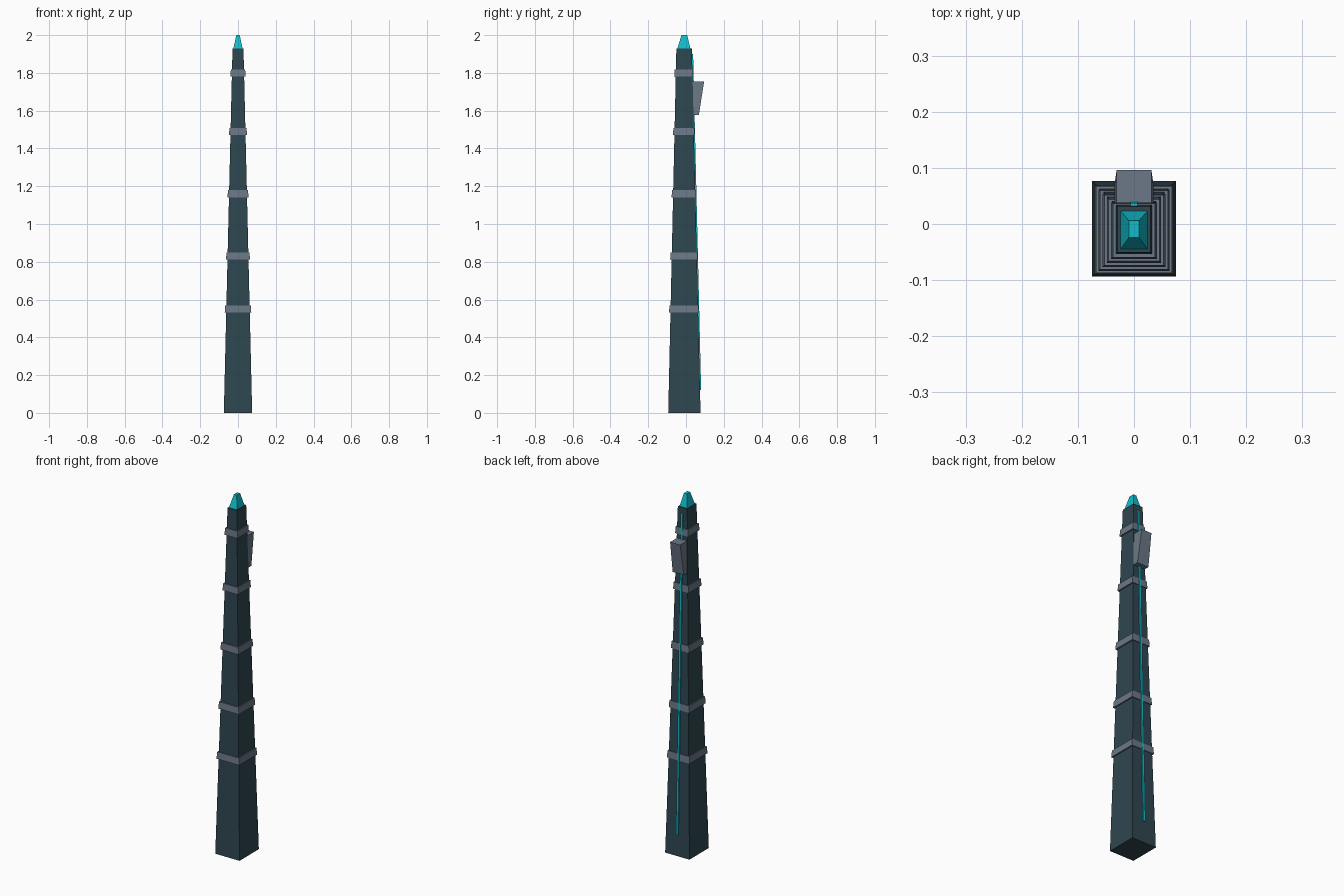
import bpy
import bmesh

cube = bpy.data.objects.get("Cube")
if cube:
    bpy.data.objects.remove(cube)


def make_material(name, color):
    mat = bpy.data.materials.new(name)
    mat.use_nodes = True
    mat.diffuse_color = (*color, 1)
    mat.node_tree.nodes["Principled BSDF"].inputs["Base Color"].default_value = (*color, 1)
    return mat


dark_teal = make_material("dark teal", (0.028, 0.062, 0.08))
slate_grey = make_material("slate grey", (0.147, 0.188, 0.242))
cyan = make_material("bright cyan", (0.005, 0.51, 0.61))


def frustum(name, mat, z0, low, z1, high):
    """Tapered block; low and high are (half width, front y, back y)."""
    bm = bmesh.new()
    loops = []
    for z, (w, front, back) in ((z0, low), (z1, high)):
        corners = ((-w, front), (w, front), (w, back), (-w, back))
        loops.append([bm.verts.new((x, y, z)) for x, y in corners])
    a, b = loops
    bm.faces.new(a[::-1])
    bm.faces.new(b)
    for i in range(4):
        j = (i + 1) % 4
        bm.faces.new((a[i], a[j], b[j], b[i]))
    mesh = bpy.data.meshes.new(name)
    bm.to_mesh(mesh)
    bm.free()
    mesh.materials.append(mat)
    obj = bpy.data.objects.new(name, mesh)
    bpy.context.collection.objects.link(obj)
    return obj


BASE, TOP, TOP_Z = (0.075, -0.094, 0.077), (0.029, -0.051, 0.031), 1.93


def section(z):
    """Half width, front y and back y of the shaft at height z."""
    return [p + (q - p) * z / TOP_Z for p, q in zip(BASE, TOP)]


def band_section(z, out):
    w, front, back = section(z)
    return w + out, front - out, back + out * 0.5


# Tapered shaft and glowing tip
frustum("shaft", dark_teal, 0, BASE, TOP_Z, TOP)
frustum("tip", cyan, TOP_Z, (0.024, -0.045, 0.023), 2.0, (0.009, -0.024, 0.006))

# Bands around the shaft
for i, z in enumerate((0.55, 0.83, 1.16, 1.49, 1.80)):
    low, high = z - 0.019, z + 0.019
    frustum(f"band_{i + 1}", slate_grey, low, band_section(low, 0.008),
            high, band_section(high, 0.006))

# Light strip up the back
ends = [(0.006, section(z)[2] - 0.004, section(z)[2] + 0.006) for z in (0.12, 1.9)]
frustum("light_strip", cyan, 0.12, ends[0], 1.9, ends[1])

# Wedge-shaped box on the back
frustum("back_box", slate_grey, 1.577, (0.035, 0.03, 0.068), 1.755, (0.031, 0.03, 0.096))
